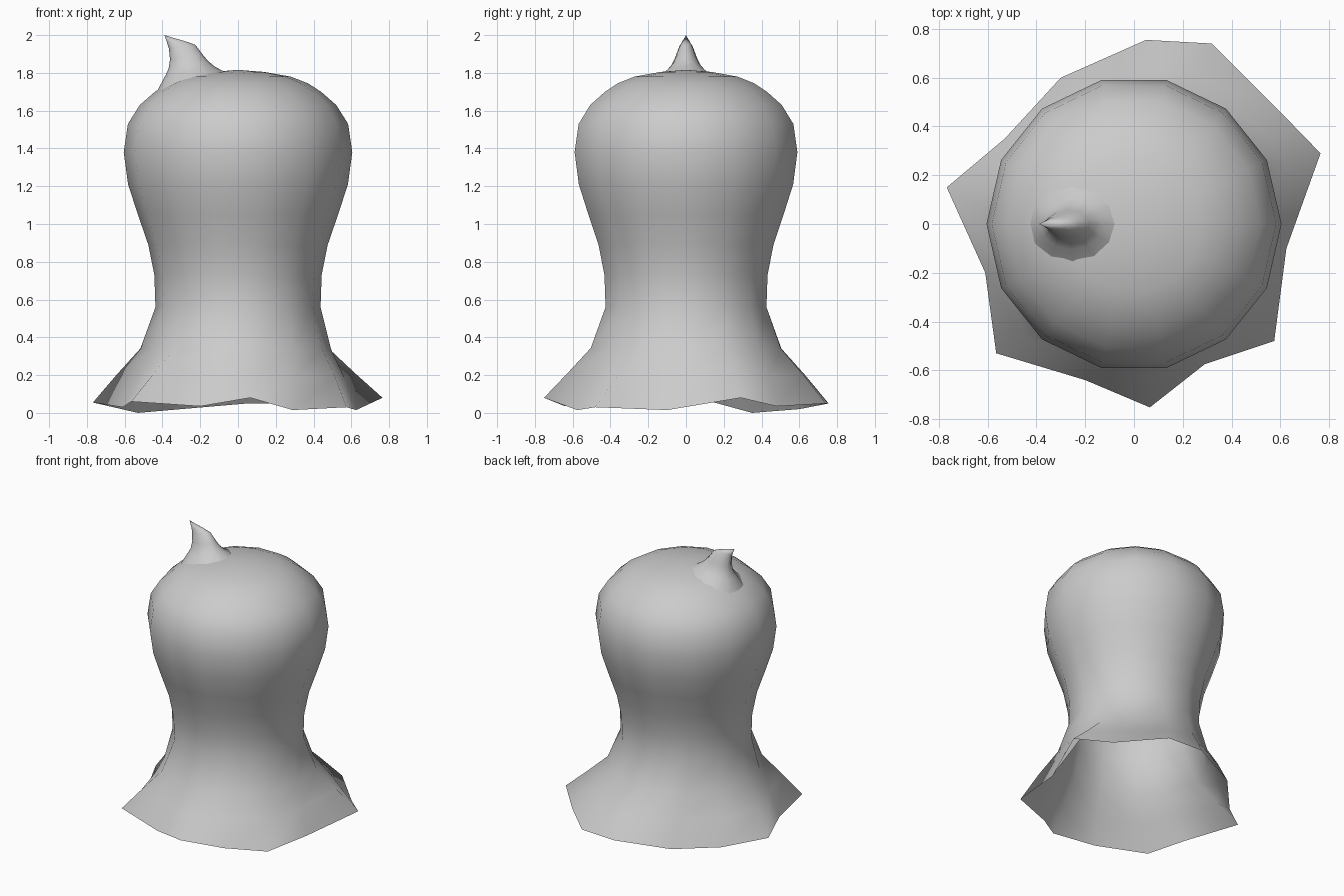
import bpy, bmesh
from math import cos, sin, tau
from mathutils import Vector

if "Cube" in bpy.data.objects:
    bpy.data.objects.remove(bpy.data.objects["Cube"])

N = 14


def loft(name, rings, pole):
    """Skin a stack of equal-sized open rings and close the top with a fan."""
    bm = bmesh.new()
    rows = [[bm.verts.new(p) for p in ring] for ring in rings]
    n = len(rows[0])
    for low, high in zip(rows, rows[1:]):
        for i in range(n):
            j = (i + 1) % n
            bm.faces.new((low[i], low[j], high[j], high[i]))
    top = bm.verts.new(pole)
    for i in range(n):
        bm.faces.new((rows[-1][i], rows[-1][(i + 1) % n], top))
    for f in bm.faces:
        f.smooth = True
    me = bpy.data.meshes.new(name)
    bm.to_mesh(me)
    bm.free()
    ob = bpy.data.objects.new(name, me)
    bpy.context.collection.objects.link(ob)
    return ob


def circle(r, z):
    return [Vector((r * cos(tau * i / N), r * sin(tau * i / N), z)) for i in range(N)]


# Ragged hem, one point per side, counter-clockwise from +x
hem = [Vector(p) for p in (
    (.625, -.10, .015), (.765, .29, .08), (.58, .48, .035), (.32, .74, .05),
    (.05, .755, .05), (-.30, .60, .02), (-.53, .35, 0), (-.768, .15, .055),
    (-.61, -.20, .03), (-.565, -.53, .06), (-.20, -.64, .035),
    (.065, -.752, .08), (.29, -.575, .015), (.575, -.48, .03))]


def flare(t, r, z):
    """Blend the hem towards a circle, at a nearly level height."""
    out = []
    for h, c in zip(hem, circle(r, z)):
        p = h.lerp(c, 1 - t)
        p.z = z + (h.z - .04) * t * .5
        out.append(p)
    return out


# Draped body: flared hem, waist, bulbous head
profile = [(.437, .56), (.443, .73), (.475, .89), (.53, 1.05), (.582, 1.21),
           (.605, 1.38), (.583, 1.53), (.52, 1.63), (.44, 1.70), (.37, 1.745),
           (.28, 1.78), (.14, 1.805)]
rings = [hem, flare(.58, .475, .195), flare(.17, .465, .34)]
rings += [circle(r, z) for r, z in profile]
loft("draped_body", rings, (0, 0, 1.816))


def dome_z(r):
    """Height of the head surface at radius r."""
    pts = [(0, 1.816)] + profile[:6:-1]
    for (r0, z0), (r1, z1) in zip(pts, pts[1:]):
        if r <= r1:
            return z0 + (z1 - z0) * (r - r0) / (r1 - r0)
    return pts[-1][1]


# Small curled tuft on the head: (left x, left z, right x, right z, half depth)
def tuft_ring(xl, zl, xr, zr, d, n=12):
    out = []
    for i in range(n):
        c, s = cos(tau * i / n), sin(tau * i / n)
        u = (c + 1) / 2
        out.append(Vector((xl + (xr - xl) * u, d * s, zl + (zr - zl) * u)))
    return out


base = tuft_ring(-.43, 0, -.07, 0, .16)
for p in base:
    p.z = dome_z(p.xy.length) - .006
sections = [(-.385, 1.785, -.125, 1.835, .105), (-.368, 1.82, -.155, 1.86, .077),
            (-.36, 1.87, -.182, 1.89, .058), (-.366, 1.93, -.225, 1.948, .036),
            (-.376, 1.962, -.262, 1.962, .022)]
loft("head_tuft", [base] + [tuft_ring(*s) for s in sections], (-.39, 0, 2.0))
